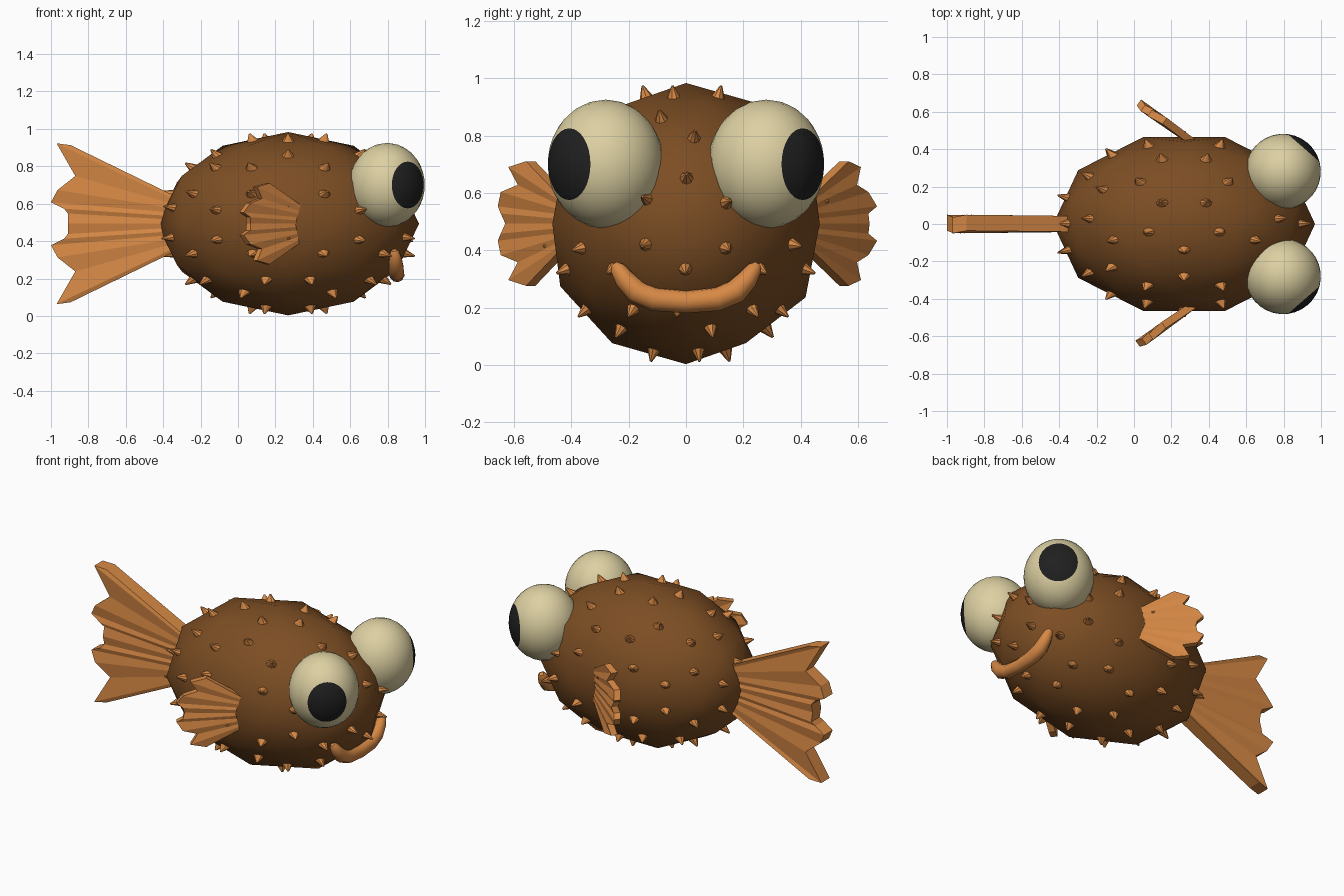
import bpy, bmesh, math
from mathutils import Vector, Matrix

if "Cube" in bpy.data.objects:
    bpy.data.objects.remove(bpy.data.objects["Cube"])


def material(name, rgb):
    m = bpy.data.materials.new(name)
    m.diffuse_color = (*rgb, 1)
    m.use_nodes = True
    m.node_tree.nodes["Principled BSDF"].inputs["Base Color"].default_value = m.diffuse_color
    return m


BROWN = material("brown_skin", (0.20, 0.075, 0.017))
ORANGE = material("orange_fin", (0.68, 0.25, 0.06))
CREAM = material("cream_eye", (0.72, 0.63, 0.36))
BLACK = material("black_pupil", (0.014, 0.014, 0.014))


def add_object(name, bm, mats, smooth=False):
    mesh = bpy.data.meshes.new(name)
    bmesh.ops.recalc_face_normals(bm, faces=bm.faces)
    for f in bm.faces:
        f.smooth = smooth
    bm.to_mesh(mesh)
    bm.free()
    for m in mats:
        mesh.materials.append(m)
    ob = bpy.data.objects.new(name, mesh)
    bpy.context.collection.objects.link(ob)
    return ob


# Body: coarse ball stretched along x
BODY = Matrix.Translation((0.268, 0, 0.493)) @ Matrix.Diagonal((0.70, 0.49, 0.49, 1))
bm = bmesh.new()
bmesh.ops.create_icosphere(bm, subdivisions=2, radius=1,
                           matrix=Matrix.Rotation(math.pi / 2, 4, 'Z'))
spots = [(f.calc_center_median(), f.normal.copy()) for f in bm.faces]
bm.transform(BODY)
add_object("body", bm, [BROWN], True)

# Spikes: one small cone on every body face
bm = bmesh.new()
for centre, _ in spots:
    n = centre.normalized()
    place = (BODY @ Matrix.Translation(centre + n * 0.035)
             @ n.to_track_quat('Z', 'Y').to_matrix().to_4x4())
    bmesh.ops.create_cone(bm, cap_ends=True, segments=8, radius1=0.054,
                          radius2=0.008, depth=0.10, matrix=place)
add_object("spikes", bm, [ORANGE])


# Pleated fans: half rim (distance, height) mirrored about the middle ray
def fan(name, half_rim, root, thick, pleat, matrix):
    rim = half_rim + [(u, -v) for u, v in reversed(half_rim[:-1])]
    n = len(rim)
    bm = bmesh.new()
    rows = []
    for i, (u, v) in enumerate(rim):
        k = 1 - 2 * i / (n - 1)
        off = pleat * (1 if i % 2 else -1)
        pts = [(0, -thick / 2, root * k), (u, off - thick / 2, v),
               (u, off + thick / 2, v), (0, thick / 2, root * k)]
        rows.append([bm.verts.new(matrix @ Vector(p)) for p in pts])
    for a, b in zip(rows, rows[1:]):
        for j in range(4):
            k = (j + 1) % 4
            bm.faces.new((a[j], a[k], b[k], b[j]))
    bm.faces.new(rows[0])
    bm.faces.new(rows[-1])
    add_object(name, bm, [ORANGE])


tail_rim = [(0.595, 0.42), (0.67, 0.43), (0.57, 0.255), (0.665, 0.18),
            (0.70, 0.115), (0.63, 0.08), (0.61, 0.055), (0.61, 0)]
fan("tail_fin", tail_rim, 0.13, 0.085, 0.007,
    Matrix.Translation((-0.30, 0, 0.493)) @ Matrix.Rotation(math.pi, 4, 'Z'))

side_rim = [(0.20, 0.217), (0.29, 0.197), (0.25, 0.135), (0.335, 0.11),
            (0.37, 0.06), (0.335, 0.035), (0.325, 0)]
for label, s in (("left", 1), ("right", -1)):
    fan(label + "_side_fin", side_rim, 0.10, 0.04, 0.006,
        Matrix.Translation((0.324, s * 0.43, 0.493))
        @ Matrix.Rotation(s * math.radians(144.5), 4, 'Z'))

    # Eyes: slightly tall balls whose pole cap is the pupil
    look = Vector((math.cos(math.radians(49)), s * math.sin(math.radians(49)), 0))
    bm = bmesh.new()
    bmesh.ops.create_uvsphere(bm, u_segments=32, v_segments=16, radius=1)
    bm.transform(look.to_track_quat('Z', 'Y').to_matrix().to_4x4())
    for f in bm.faces:
        c = f.calc_center_median().normalized()
        f.material_index = 1 if c.dot(look) > math.cos(math.radians(34)) else 0
    bm.transform(Matrix.Translation((0.797, s * 0.28, 0.70))
                 @ Matrix.Diagonal((0.202, 0.202, 0.225, 1)))
    add_object(label + "_eye", bm, [CREAM, BLACK], True)

# Mouth: tapered smiling tube
half = [(0.835, 0.25, 0.352, 0.3), (0.838, 0.24, 0.338, 0.62),
        (0.842, 0.215, 0.30, 0.85), (0.845, 0.175, 0.257, 1.0),
        (0.848, 0.11, 0.23, 1.0)]
path = half + [(0.85, 0, 0.22, 0.95)] + [(x, -y, z, r) for x, y, z, r in reversed(half)]
curve = bpy.data.curves.new("mouth_path", 'CURVE')
curve.dimensions = '3D'
curve.bevel_depth = 0.042
curve.bevel_resolution = 3
curve.use_fill_caps = True
spline = curve.splines.new('POLY')
spline.points.add(len(path) - 1)
for p, (x, y, z, r) in zip(spline.points, path):
    p.co = (x, y, z, 1)
    p.radius = r
guide = bpy.data.objects.new("mouth_path", curve)
bpy.context.collection.objects.link(guide)
bpy.context.view_layer.update()
bm = bmesh.new()
tube = bpy.data.meshes.new_from_object(
    guide.evaluated_get(bpy.context.evaluated_depsgraph_get()))
bm.from_mesh(tube)
for f in bm.faces:
    f.material_index = 0
bpy.data.objects.remove(guide)
bpy.data.meshes.remove(tube)
add_object("mouth", bm, [ORANGE], True)
